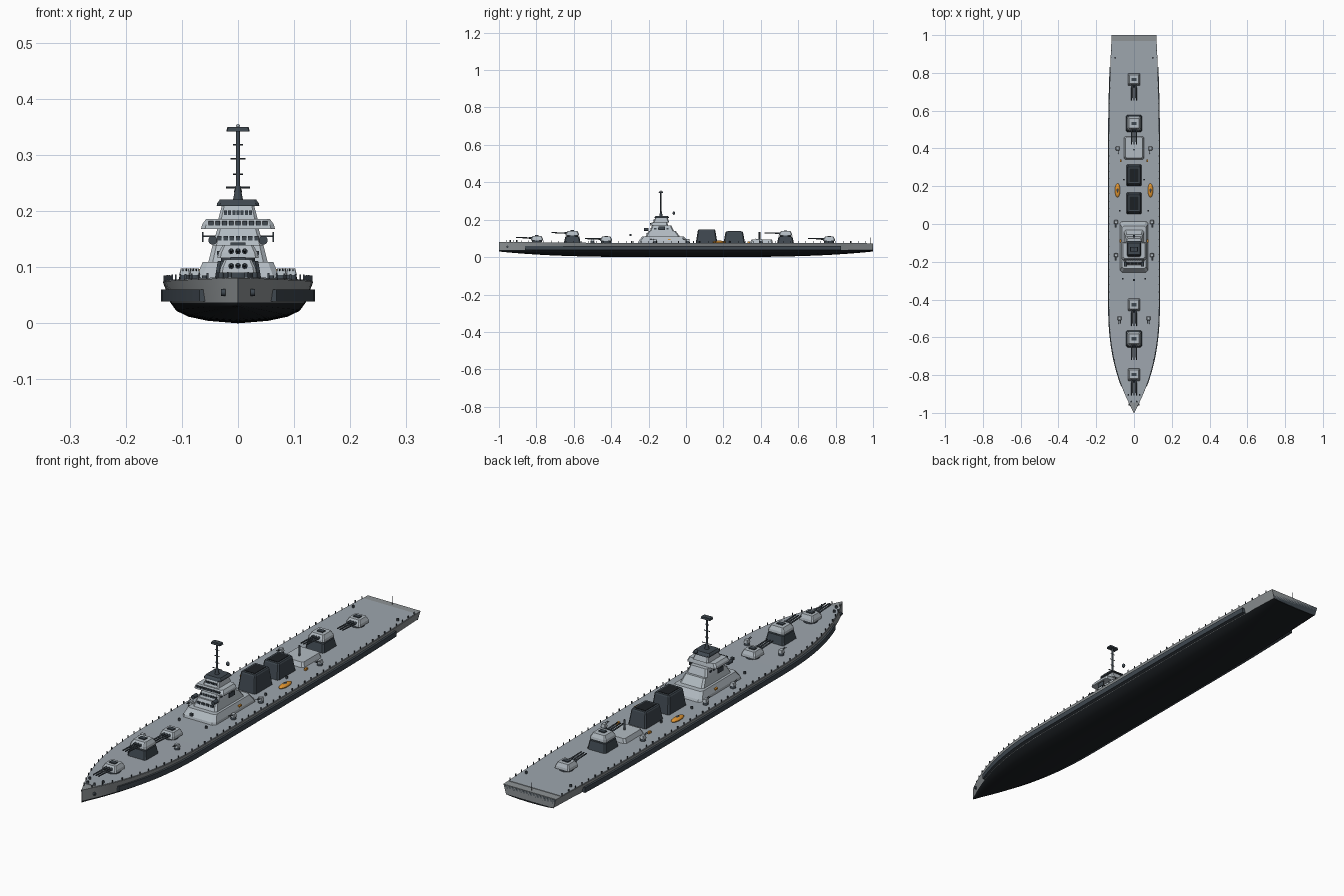
import bpy, bmesh, math
from mathutils import Vector

if "Cube" in bpy.data.objects:
    bpy.data.objects.remove(bpy.data.objects["Cube"])


def material(name, r, g, b):
    m = bpy.data.materials.new(name)
    m.diffuse_color = (r, g, b, 1)
    m.use_nodes = True
    m.node_tree.nodes["Principled BSDF"].inputs["Base Color"].default_value = m.diffuse_color
    return m


HULL = material("hull_grey", .27, .29, .30)
DECK = material("deck_grey", .34, .38, .42)
LIGHT = material("light_grey", .45, .50, .54)
SLATE = material("slate", .05, .065, .08)
BLACK = material("bottom_black", .012, .015, .018)
ORANGE = material("orange", .75, .30, .03)


def finish(name, bm, mat, smooth=False):
    bmesh.ops.recalc_face_normals(bm, faces=bm.faces)
    me = bpy.data.meshes.new(name)
    bm.to_mesh(me)
    bm.free()
    me.materials.append(mat)
    ob = bpy.data.objects.new(name, me)
    bpy.context.collection.objects.link(ob)
    if smooth:
        bpy.context.view_layer.objects.active = ob
        ob.select_set(True)
        bpy.ops.object.shade_smooth_by_angle(angle=math.radians(35))
        ob.select_set(False)
    return ob


def loft(name, rings, mat, smooth=False):
    bm = bmesh.new()
    vs = [[bm.verts.new(p) for p in r] for r in rings]
    n = len(vs[0])
    for a, b in zip(vs, vs[1:]):
        for i in range(n):
            bm.faces.new((a[i], a[(i + 1) % n], b[(i + 1) % n], b[i]))
    bm.faces.new(vs[0])
    bm.faces.new(vs[-1][::-1])
    return finish(name, bm, mat, smooth)


def tiers(name, levels, mat):
    """Stack of rectangles with cut corners: (half_x, y0, y1, z)."""
    rings = []
    for hx, y0, y1, z in levels:
        c = min(hx, (y1 - y0) / 2) * .15
        rings.append([(-hx + c, y0, z), (hx - c, y0, z), (hx, y0 + c, z), (hx, y1 - c, z),
                      (hx - c, y1, z), (-hx + c, y1, z), (-hx, y1 - c, z), (-hx, y0 + c, z)])
    return loft(name, rings, mat)


def box(name, c, s, mat):
    x, y, z = c
    a, b, h = (v / 2 for v in s)
    return loft(name, [[(x - a, y - b, k), (x + a, y - b, k), (x + a, y + b, k), (x - a, y + b, k)]
                       for k in (z - h, z + h)], mat)


def rod(name, p, q, r, mat, r2=None, sides=12):
    p, q = Vector(p), Vector(q)
    rot = (q - p).to_track_quat('Z', 'Y')
    rings = []
    for base, rad in ((p, r), (q, r if r2 is None else r2)):
        rings.append([base + rot @ Vector((rad * math.cos(t), rad * math.sin(t), 0))
                      for t in (2 * math.pi * i / sides for i in range(sides))])
    return loft(name, rings, mat, True)


def ball(name, c, s, mat):
    bm = bmesh.new()
    bmesh.ops.create_uvsphere(bm, u_segments=16, v_segments=8, radius=1)
    for v in bm.verts:
        v.co = Vector(c) + Vector((v.co.x * s[0], v.co.y * s[1], v.co.z * s[2]))
    return finish(name, bm, mat, True)


# Hull shape functions: half width, deck height, keel height
def half(y):
    if y < -.4:
        return max(.001, .134 * (1 - (1 - (y + 1) / .6) ** 2.5)) if y > -1 else .001
    return .134 - (.016 * ((y - .4) / .6) ** 2 if y > .4 else 0)


def top(y):
    return .074 + .007 * max(0, (-y - .4) / .6) ** 1.5


def keel(y):
    return .03 * abs(y) ** 3.5


def stations(a, b, n):
    return [a + (b - a) * i / n for i in range(n + 1)]


WL = .037
ys = stations(-1, 1, 60)
PROFILE = [(.9, 1), (.82, .6), (.66, .32), (.4, .12), (0, 0)]


def bottom_ring(y):
    w, k = half(y), keel(y)
    right = [(w * a, y, k + (WL - k) * b) for a, b in PROFILE]
    return right + [(-x, yy, z) for x, yy, z in right[-2::-1]]


loft("lower_hull", [bottom_ring(y) for y in ys], BLACK, True)
loft("upper_hull", [[(-half(y) * .9, y, WL), (half(y) * .9, y, WL), (half(y), y, top(y)),
                     (-half(y), y, top(y))] for y in ys], HULL, True)
loft("deck", [[(s * (half(y) - .002), y, top(y) + h) for s, h in ((-1, -.004), (1, -.004), (1, .002), (-1, .002))]
              for y in stations(-.945, .968, 56)], DECK)
loft("transom_plate", [[(-.106, y, WL - .002), (.106, y, WL - .002), (.117, y, .072), (-.117, y, .072)]
                       for y in (.998, 1)], SLATE)
for s in (-1, 1):
    loft("armour_belt", [[(s * (half(y) + d), y, z) for d, z in
                          ((-.02, .039), (.0035, .039), (.0035, .06), (-.02, .06))]
                         for y in stations(-.86, .83, 48)], SLATE)


# Main gun turrets, all trained forward
def turret(y, z, raised=False):
    k = 1.12 if raised else 1
    if raised:
        tiers("barbette", [(.042, y - .045, y + .045, z), (.036, y - .037, y + .037, z + .035)], SLATE)
        z += .03
    rod("turret_ring", (0, y, z), (0, y, z + .012), .027 * k, SLATE, sides=20)
    tiers("turret", [(.033 * k, y - .033 * k, y + .033 * k, z + .010),
                     (.031 * k, y - .031 * k, y + .031 * k, z + .020),
                     (.024 * k, y - .022 * k, y + .024 * k, z + .034)], LIGHT)
    box("turret_hatch", (0, y, z + .035), (.026, .018, .006), SLATE)
    for x in (-.012, 0, .012):
        rod("gun_barrel", (x, y - .025, z + .022), (x, y - .112, z + .025), .0035, SLATE, .0026)
        rod("gun_collar", (x, y - .024, z + .022), (x, y - .042, z + .0225), .005, SLATE)


turret(-.797, .08)
turret(-.608, .076, True)
turret(-.427, .075)
turret(.532, .075, True)
turret(.765, .075)

# Superstructure tiers
tiers("deckhouse", [(.075, -.257, .015, .074), (.073, -.254, .01, .085), (.063, -.235, -.01, .109)], LIGHT)
tiers("second_tier", [(.053, -.217, -.032, .109), (.045, -.2, -.055, .14)], LIGHT)
tiers("third_tier", [(.045, -.193, -.065, .14), (.037, -.182, -.078, .168)], LIGHT)
tiers("bridge_wing", [(.066, -.192, -.095, .168), (.064, -.19, -.097, .176), (.057, -.182, -.1, .186)], LIGHT)
tiers("bridge", [(.035, -.176, -.09, .186), (.029, -.165, -.098, .209)], LIGHT)
tiers("bridge_roof", [(.038, -.17, -.09, .209), (.037, -.168, -.092, .214), (.032, -.162, -.1, .221)], SLATE)

# Window rows on the front and sides
for n, step, y, z in ((4, .02, -.209, .125), (7, .011, -.188, .152), (9, .012, -.19, .178), (7, .0075, -.17, .197)):
    for i in range(n):
        box("window", ((i - (n - 1) / 2) * step, y, z), (step * .7, .006, .008), SLATE)
for s in (-1, 1):
    for i in range(4):
        box("side_window", (s * .041, -.165 + i * .022, .152), (.004, .013, .008), SLATE)
    box("signal_panel", (s * .063, -.13, .154), (.003, .035, .018), SLATE)
    box("signal_arm", (s * .051, -.13, .155), (.024, .004, .003), SLATE)
    rod("searchlight", (s * .045, -.225, .148), (s * .045, -.2, .148), .008, SLATE)
    box("life_ring_locker", (s * .071, -.09, .094), (.009, .015, .006), ORANGE)
    box("supply_locker", (s * .07, .335, .08), (.008, .014, .008), ORANGE)

# Mast with yards and radar platform
MY = -.134
rod("mast_foot", (0, MY, .22), (0, MY, .245), .009, SLATE, .004)
rod("mast", (0, MY, .22), (0, MY, .345), .004, SLATE)
for z, w in ((.242, .021), (.266, .009), (.293, .013), (.318, .009)):
    rod("yard", (-w, MY, z), (w, MY, z), .0014, SLATE, sides=8)
tiers("mast_platform", [(.021, MY - .012, MY + .012, .342), (.019, MY - .011, MY + .011, .35)], SLATE)
ball("mast_lamp", (0, MY, .352), (.0035, .0035, .0035), LIGHT)
ball("aft_radar", (0, -.065, .235), (.007, .007, .009), SLATE)
box("front_director", (0, -.297, .118), (.012, .01, .01), SLATE)

# Funnels and aft deckhouse
for y, z in ((.11, .147), (.258, .137)):
    tiers("funnel", [(.041, y - .058, y + .058, .074), (.034, y - .047, y + .047, z - .005),
                     (.031, y - .044, y + .044, z)], SLATE)
    box("funnel_opening", (0, y, z), (.046, .07, .003), BLACK)
tiers("aft_deckhouse", [(.054, .34, .465, .074), (.046, .35, .46, .094)], LIGHT)
rod("aft_mast", (0, .393, .08), (0, .393, .134), .0042, SLATE)

# Deck fittings, mirrored to both sides
for s in (-1, 1):
    for x, y in ((.087, .4), (.095, .01), (.095, -.165), (.077, -.5)):
        x *= s
        rod("light_gun_base", (x, y, .074), (x, y, .087), .011, SLATE, .009)
        tiers("light_gun_house", [(.010, y - .01, y + .01, .086), (.007, y - .007, y + .007, .098)], LIGHT) \
            .location.x = x
        for d in (-.003, .003):
            rod("light_gun_barrel", (x + d, y, .093), (x + d, y - .028, .097), .0013, SLATE, sides=8)
    for x, y in ((.06, -.29), (.075, .07), (.053, .235), (.015, -.94), (.03, -.905), (.1, .88)):
        rod("bollard", (s * x, y, top(y)), (s * x, y, top(y) + .011), .0045, SLATE)
    # Lifeboat
    ball("lifeboat", (s * .087, .178, .08), (.014, .037, .008), ORANGE)
    ball("lifeboat_cover", (s * .087, .178, .084), (.006, .014, .006), SLATE)
    # Railing posts
    for y in stations(-.96, .96, 48):
        x = s * (half(y) - .003)
        box("rail_post", (x, y, top(y) + .005), (.003, .003, .012), SLATE)
    # Bow anchors
    rod("anchor", (s * .022, -.955, .055), (s * .03, -.955, .055), .006, SLATE)
rod("stern_staff", (0, .988, .072), (0, .988, .106), .0012, SLATE, sides=8)
